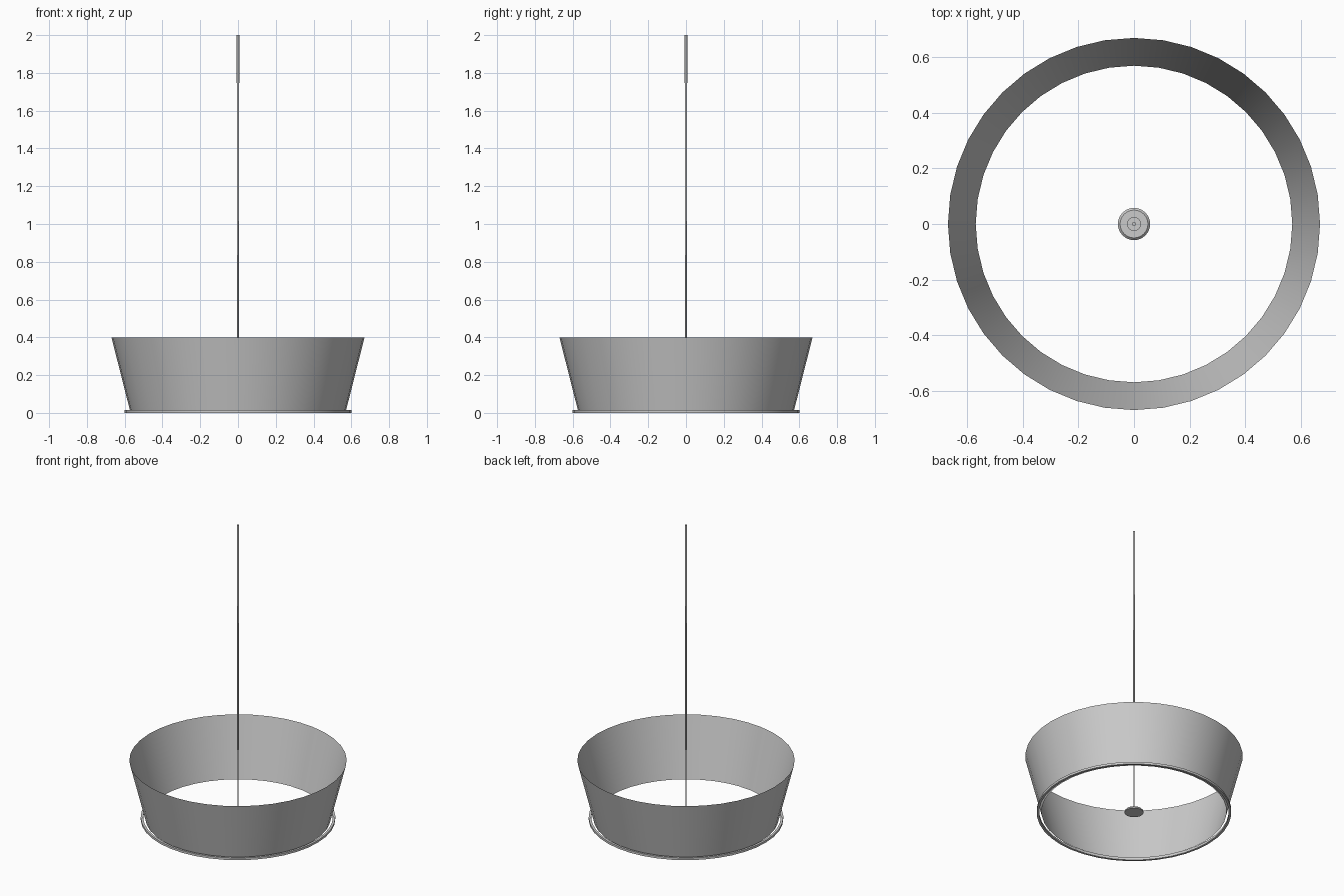
import bpy, math

if "Cube" in bpy.data.objects:
    bpy.data.objects.remove(bpy.data.objects["Cube"])


def lathe(name, profile, sides, closed=False):
    """Revolve an (radius, z) profile around z; radius 0 makes a pole."""
    verts, faces, rows = [], [], []
    for r, z in profile:
        start = len(verts)
        if r == 0:
            verts.append((0, 0, z))
            rows.append([start] * sides)
        else:
            for i in range(sides):
                a = 2 * math.pi * i / sides
                verts.append((r * math.cos(a), r * math.sin(a), z))
            rows.append(list(range(start, start + sides)))
    pairs = list(zip(rows, rows[1:]))
    if closed:
        pairs.append((rows[-1], rows[0]))
    for low, high in pairs:
        for i in range(sides):
            j = (i + 1) % sides
            quad = [low[i], low[j], high[j], high[i]]
            faces.append(list(dict.fromkeys(quad)))
    mesh = bpy.data.meshes.new(name)
    mesh.from_pydata(verts, [], faces)
    obj = bpy.data.objects.new(name, mesh)
    bpy.context.collection.objects.link(obj)
    bpy.ops.object.select_all(action='DESELECT')
    obj.select_set(True)
    bpy.context.view_layer.objects.active = obj
    bpy.ops.object.shade_smooth_by_angle(angle=math.radians(30))
    return obj


# Open flared shade, a single thin sheet
lathe("lamp_shade", [(0.57, 0.005), (0.67, 0.40)], 40)

# Thin hoop just outside the bottom of the shade
lathe("bottom_hoop", [(0.585, 0.0), (0.60, 0.0), (0.60, 0.015), (0.585, 0.015)],
      40, closed=True)

# Small chamfered disc with a raised hub at the end of the cord
lathe("base_disc", [(0, 0), (0.058, 0), (0.058, 0.008), (0.05, 0.016),
                    (0.025, 0.016), (0.025, 0.022), (0, 0.022)], 32)

# Slim hanging cord, slightly wider at the top
lathe("hanging_cord", [(0, 0.01), (0.004, 0.01), (0.007, 2.0), (0, 2.0)], 16)
